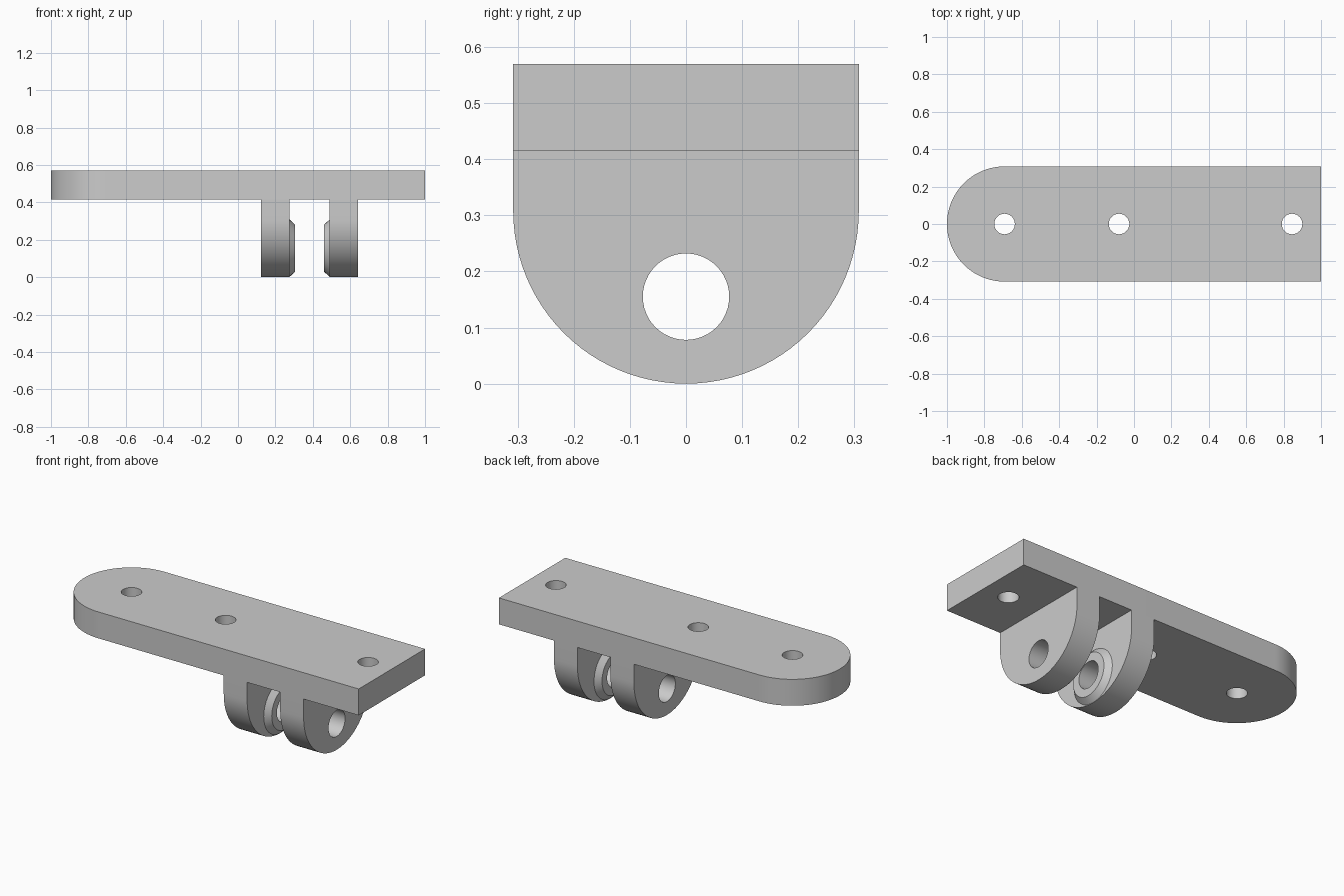
import bpy, bmesh
from math import sin, cos, pi
from mathutils import Matrix, Vector

cube = bpy.data.objects.get("Cube")
if cube:
    bpy.data.objects.remove(cube)

HALF = 0.308          # half width, also the radius of all rounded ends
PLATE_LOW, PLATE_TOP = 0.415, 0.57
PIN_Z, PIN_R = 0.155, 0.077

grey = bpy.data.materials.new("light grey")
grey.use_nodes = True
COLOUR = (0.6, 0.6, 0.6, 1)
grey.diffuse_color = COLOUR
grey.node_tree.nodes["Principled BSDF"].inputs["Base Color"].default_value = COLOUR


def arc(cx, cy, r, start, end, n):
    return [(cx + r * cos(start + (end - start) * i / n),
             cy + r * sin(start + (end - start) * i / n)) for i in range(n + 1)]


def circle(cx, cy, r, n=48):
    return arc(cx, cy, r, 0, 2 * pi, n)[:-1]


def finish(name, bm):
    bmesh.ops.recalc_face_normals(bm, faces=bm.faces)
    mesh = bpy.data.meshes.new(name)
    bm.to_mesh(mesh)
    bm.free()
    mesh.materials.append(grey)
    obj = bpy.data.objects.new(name, mesh)
    bpy.context.collection.objects.link(obj)
    bpy.ops.object.select_all(action='DESELECT')
    obj.select_set(True)
    bpy.context.view_layer.objects.active = obj
    bpy.ops.object.shade_smooth_by_angle()
    return obj


def prism(name, loops, depth, matrix):
    """Extrude an outline with holes along its local z, then place it."""
    bm = bmesh.new()
    edges = []
    for loop in loops:
        verts = [bm.verts.new((x, y, 0)) for x, y in loop]
        edges += [bm.edges.new((a, b)) for a, b in zip(verts, verts[1:] + verts[:1])]
    bmesh.ops.triangle_fill(bm, edges=edges, use_beauty=True, normal=Vector((0, 0, 1)))
    out = bmesh.ops.extrude_face_region(bm, geom=bm.faces[:], use_keep_orig=True)
    moved = [g for g in out["geom"] if isinstance(g, bmesh.types.BMVert)]
    bmesh.ops.translate(bm, verts=moved, vec=(0, 0, depth))
    bmesh.ops.transform(bm, matrix=matrix, verts=bm.verts)
    return finish(name, bm)


def ring(name, profile, n=48):
    """Revolve a closed (x, radius) profile around the pin axis."""
    bm = bmesh.new()
    rows = [[bm.verts.new((x, y, PIN_Z + z)) for y, z in circle(0, 0, r, n)]
            for x, r in profile]
    for a, b in zip(rows, rows[1:] + rows[:1]):
        for i in range(n):
            j = (i + 1) % n
            bm.faces.new((a[i], a[j], b[j], b[i]))
    return finish(name, bm)


# Mounting plate with one round end and three screw holes
outline = [(1, -HALF), (1, HALF)] + arc(HALF - 1, 0, HALF, pi / 2, 3 * pi / 2, 48)
holes = [circle(x, 0, 0.055, 32) for x in (-0.692, -0.08, 0.845)]
prism("mounting_plate", [outline] + holes, PLATE_TOP - PLATE_LOW,
      Matrix.Translation((0, 0, PLATE_LOW)))

# Hinge lugs: local x, y, z become world y, z, x
lug_outline = [(HALF, PLATE_LOW), (-HALF, PLATE_LOW)] + arc(0, HALF, HALF, pi, 2 * pi, 48)
to_side = Matrix(((0, 0, 1, 0), (1, 0, 0, 0), (0, 1, 0, 0), (0, 0, 0, 1)))
LUG = 0.152
for side, low_x, face_x, inward in (("right", 0.123, 0.275, 1), ("left", 0.49, 0.49, -1)):
    prism(side + "_lug", [lug_outline, circle(0, PIN_Z, PIN_R)], LUG,
          Matrix.Translation((low_x, 0, 0)) @ to_side)
    # Tapered boss on the inner face of the lug
    tip_x = face_x + 0.031 * inward
    ring(side + "_boss", [(face_x, PIN_R), (face_x, 0.154), (tip_x, 0.124), (tip_x, PIN_R)])
